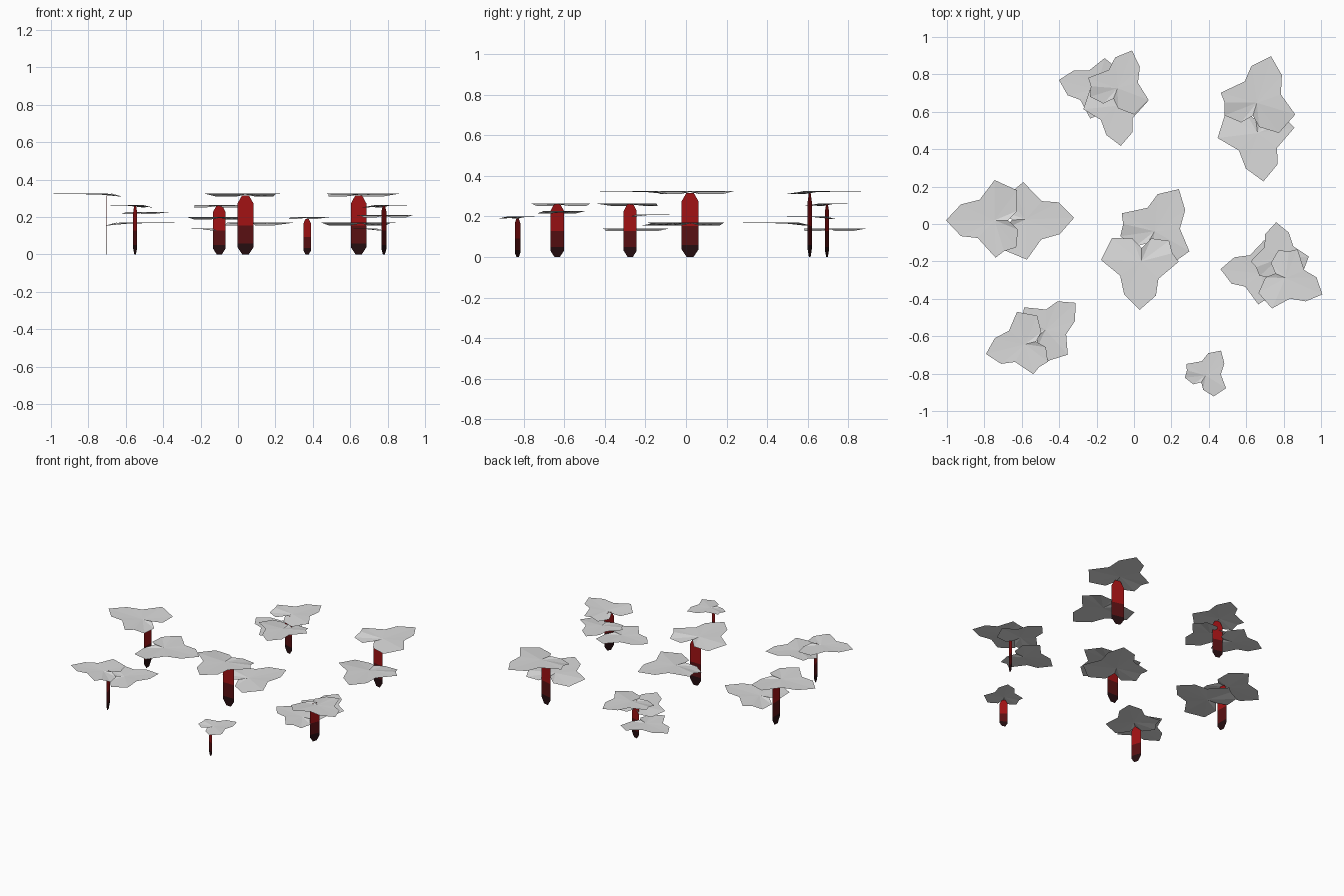
import bpy, bmesh
from math import radians, sin, cos

old = bpy.data.objects.get("Cube")
if old:
    bpy.data.objects.remove(old, do_unlink=True)


def material(name, color):
    m = bpy.data.materials.new(name)
    m.use_nodes = True
    m.diffuse_color = (*color, 1)
    bsdf = next(n for n in m.node_tree.nodes if n.type == 'BSDF_PRINCIPLED')
    bsdf.inputs["Base Color"].default_value = (*color, 1)
    return m


leaf_grey = material("leaf_grey", (0.7, 0.7, 0.7))
stem_mats = [material("stem_black", (0.018, 0.004, 0.005)),
             material("stem_dark_red", (0.1, 0.005, 0.006)),
             material("stem_red", (0.36, 0.006, 0.007))]


def finish(name, bm, mats, location, angle):
    mesh = bpy.data.meshes.new(name)
    bm.to_mesh(mesh)
    bm.free()
    for m in mats:
        mesh.materials.append(m)
    ob = bpy.data.objects.new(name, mesh)
    ob.location = location
    ob.rotation_euler.z = radians(angle)
    bpy.context.collection.objects.link(ob)
    return ob


# Stem: a flat strip with tapered ends, banded dark to red by height
STEM_ROWS = [(0, 0.4), (0.12, 1), (0.19, 1), (0.49, 1), (0.87, 1), (1, 0.45)]


def stem(name, x, y, angle, size):
    bm = bmesh.new()
    rows = []
    for h, w in STEM_ROWS:
        half = 0.042 * size * w
        rows.append([bm.verts.new((s * half, 0, h * 0.315 * size)) for s in (-1, 1)])
    for i, (a, b) in enumerate(zip(rows, rows[1:])):
        f = bm.faces.new((a[0], a[1], b[1], b[0]))
        f.material_index = 0 if i < 2 else 1 if i < 3 else 2
    finish(name, bm, stem_mats, (x, y, 0), angle)


# Leaf outline: tip, side lobe and back lobe on each side, notch at the stem
LEFT = [(0.22, 0.085), (0.13, 0.095), (0.035, 0.2), (-0.01, 0.165),
        (-0.075, 0.145), (-0.085, 0.05)]
RIGHT = [(-0.08, -0.05), (-0.08, -0.16), (0.04, -0.215), (0.12, -0.11), (0.22, -0.085)]
OUTLINE = [(0.3, 0)] + LEFT + [(-0.032, 0)] + RIGHT


def leaf(name, x, y, z, angle, size, offset):
    bm = bmesh.new()
    rim = []
    for u, v in OUTLINE:
        droop = -0.015 if u < -0.05 else 0
        rim.append(bm.verts.new((u * size, v * size, droop * size)))
    mid = bm.verts.new((0.04 * size, 0, -0.004 * size))
    for a, b in zip(rim, rim[1:] + rim[:1]):
        bm.faces.new((mid, a, b))
    t = radians(angle)
    finish(name, bm, [leaf_grey], (x + offset * cos(t), y + offset * sin(t), z), angle)


# Plants: name, x, y, stem angle, size, then leaves (height, angle, size, offset)
BIG, MID, SMALL = 1, 0.83, 0.6
PLANTS = [
    ("centre", 0.04, -0.16, 0, BIG, [(0.325, -92, BIG, 0), (0.17, 60, BIG, 0.1)]),
    ("right", -0.705, 0.02, 92, BIG, [(0.325, 180, BIG, 0), (0.17, 2, BIG, 0.085)]),
    ("back_left", 0.645, 0.61, -14, BIG, [(0.325, 73, BIG, 0), (0.17, -83, BIG, 0.085)]),
    ("back", -0.1, 0.695, -16, MID,
     [(0.265, 69, MID, 0), (0.2, -84, MID, 0.03), (0.14, 166, 0.8, 0.07)]),
    ("left", 0.78, -0.275, 67, MID,
     [(0.265, -24, MID, 0), (0.21, 94, 0.75, 0.06), (0.14, 174, MID, 0.07)]),
    ("front_right", -0.55, -0.635, 107, MID, [(0.265, 194, MID, 0), (0.228, 42, MID, 0.07)]),
    ("front_left", 0.37, -0.83, -34, SMALL, [(0.2, 58, SMALL, 0)]),
]
for name, x, y, angle, size, leaves in PLANTS:
    stem(name + "_stem", x, y, angle, size)
    for label, (z, turn, scale, offset) in zip(("top", "middle", "low"), leaves):
        leaf(f"{name}_{label}_leaf", x, y, z, turn, scale, offset)
